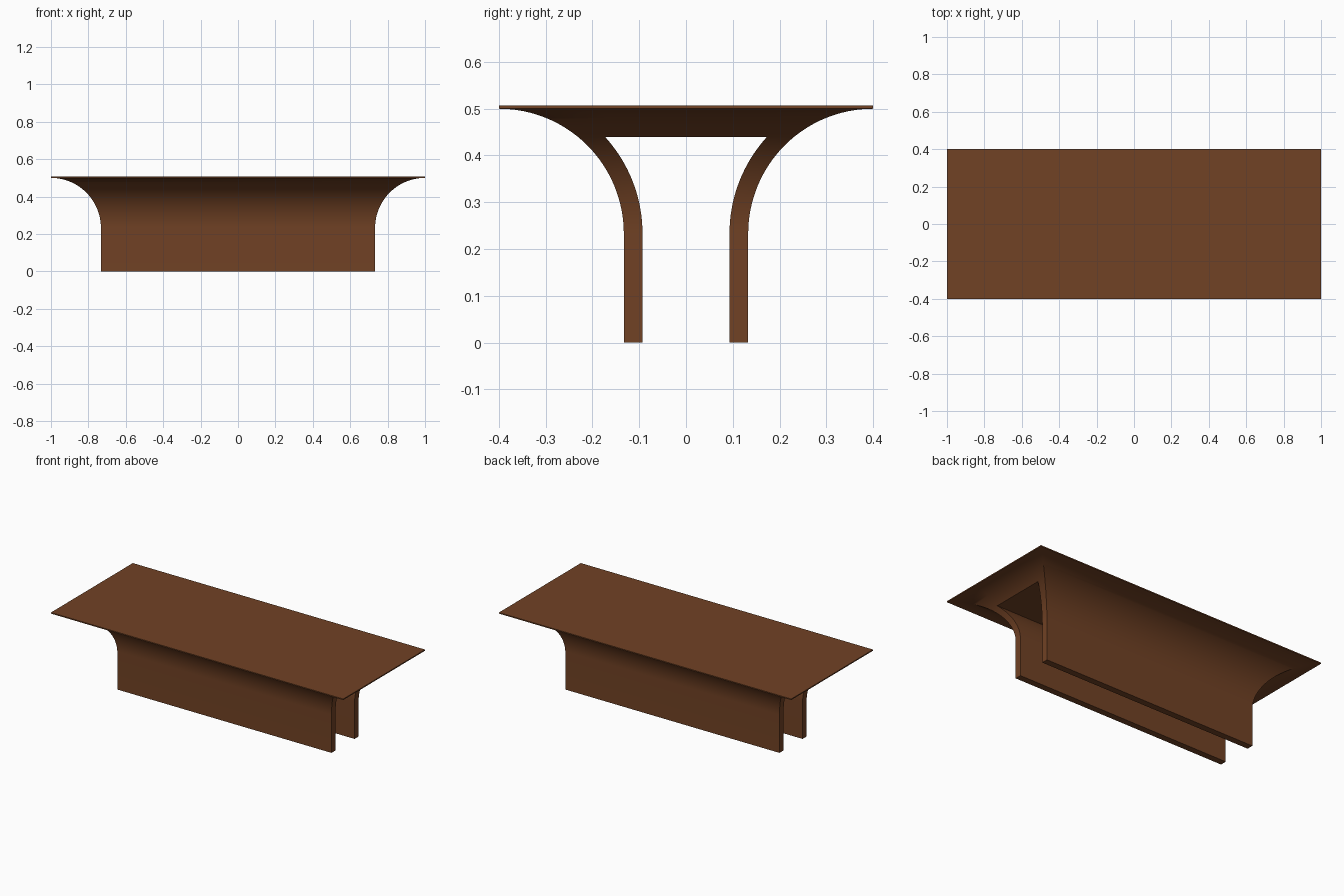
import bpy, bmesh, math

if "Cube" in bpy.data.objects:
    bpy.data.objects.remove(bpy.data.objects["Cube"])

R, T = 0.267, 0.04            # cove radius, panel thickness
HX, HY, Z0 = 1.0, 0.4, 0.233  # half length, half width, height where the cove starts
CEIL, ZTOP, SLAB = 0.44, 0.5, 0.507

wood = bpy.data.materials.new("brown wood")
wood.diffuse_color = (0.165, 0.054, 0.018, 1)
wood.use_nodes = True
wood.node_tree.nodes["Principled BSDF"].inputs["Base Color"].default_value = wood.diffuse_color


def finish(bm, name, smooth):
    bmesh.ops.recalc_face_normals(bm, faces=bm.faces)
    me = bpy.data.meshes.new(name)
    bm.to_mesh(me)
    bm.free()
    me.materials.append(wood)
    ob = bpy.data.objects.new(name, me)
    bpy.context.collection.objects.link(ob)
    if smooth:
        bpy.ops.object.select_all(action='DESELECT')
        ob.select_set(True)
        bpy.context.view_layer.objects.active = ob
        bpy.ops.object.shade_smooth_by_angle(angle=math.radians(30))
    return ob


# Flared pedestal: twin panels that sweep out on all sides to meet the top
a_ceil = math.asin((CEIL - Z0) / R)
N, M = 18, 16
angles = [a_ceil * i / N for i in range(N + 1)]
angles += [a_ceil + (math.pi / 2 - a_ceil) * i / M for i in range(1, M + 1)]
levels = [(0.0, 0.0)] + [(Z0 + R * math.sin(a), R * (1 - math.cos(a))) for a in angles]

bm = bmesh.new()
rings = []
for z, out in levels:
    x, y = HX - R + out, HY - R + out
    h = max(0.0, min(z, CEIL) - Z0)
    yi = HY - math.sqrt((R + T) ** 2 - h * h)     # inner face of the panel
    pts = [(x, -y), (x, -yi), (x, yi), (x, y), (-x, y), (-x, yi), (-x, -yi), (-x, -y)]
    rings.append([bm.verts.new((px, py, z)) for px, py in pts])

for k, (lo, hi) in enumerate(zip(rings, rings[1:])):
    open_level = k < N + 1
    for i in range(8):
        j = (i + 1) % 8
        if open_level and i in (1, 5):            # tunnel mouth stays open
            continue
        bm.faces.new((lo[i], lo[j], hi[j], hi[i]))
    if open_level:                                # tunnel walls
        for i, j in ((1, 6), (2, 5)):
            bm.faces.new((lo[i], lo[j], hi[j], hi[i]))
b, c = rings[0], rings[N + 1]
bm.faces.new((b[0], b[1], b[6], b[7]))            # panel feet
bm.faces.new((b[2], b[3], b[4], b[5]))
bm.faces.new((c[1], c[2], c[5], c[6]))            # tunnel ceiling
bm.faces.new(rings[-1])                           # seat for the top board
finish(bm, "flared_pedestal", True)

# Thin flat top board
bm = bmesh.new()
bmesh.ops.create_cube(bm, size=1)
for v in bm.verts:
    v.co = (v.co.x * 2 * HX, v.co.y * 2 * HY, SLAB if v.co.z > 0 else ZTOP)
finish(bm, "table_top", False)
